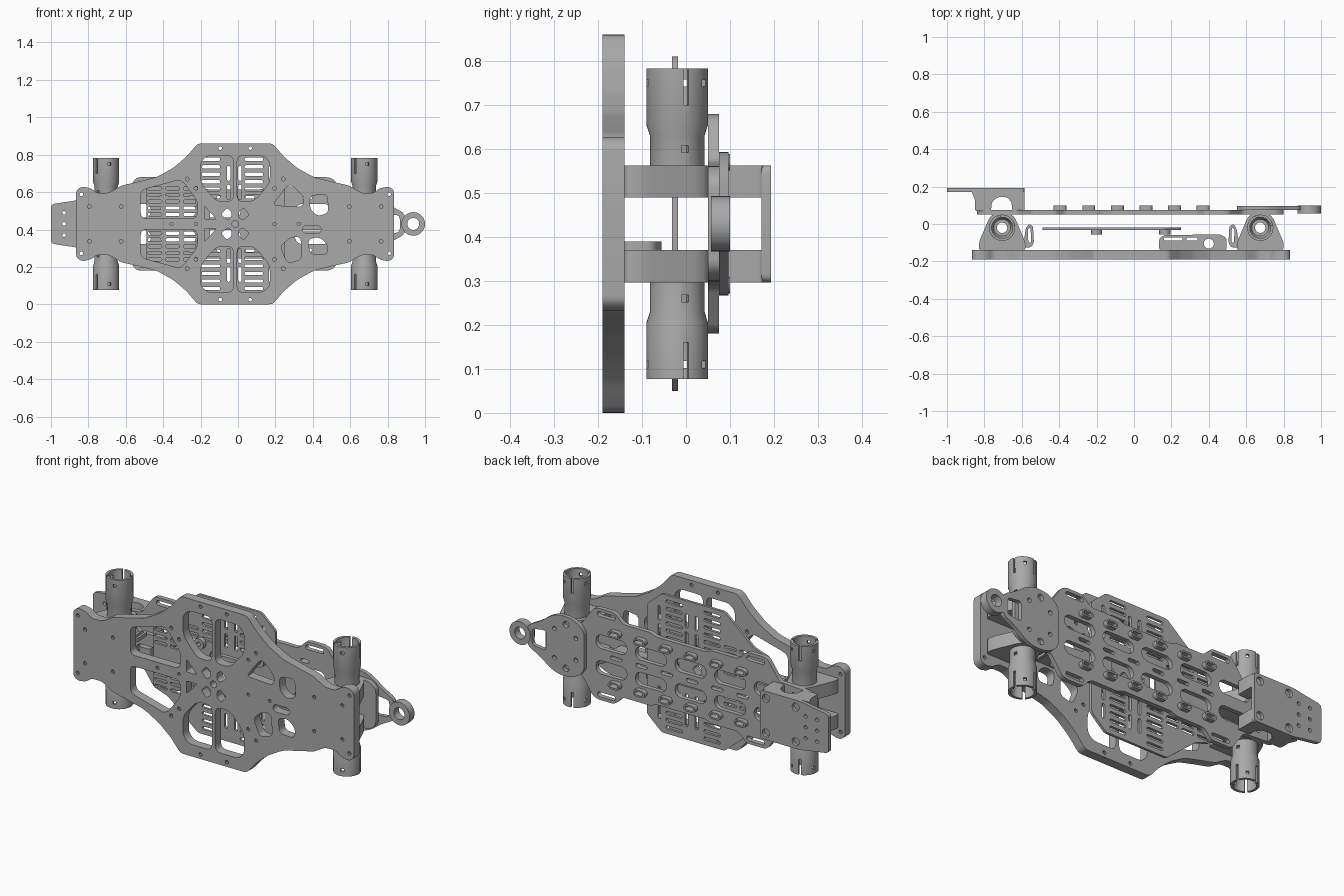
import bpy, bmesh, math
from mathutils import Matrix, Vector

if "Cube" in bpy.data.objects:
    bpy.data.objects.remove(bpy.data.objects["Cube"])

MID = 0.43      # height of the long axis
CX = -0.015     # middle of the main plate

grey = bpy.data.materials.new("plain grey")
grey.use_nodes = True
grey.diffuse_color = (0.4, 0.4, 0.4, 1)
grey.node_tree.nodes["Principled BSDF"].inputs["Base Color"].default_value = (0.4, 0.4, 0.4, 1)


# ---- 2D outline helpers ----
def rounded(pts, r):
    out = []
    n = len(pts)
    for i in range(n):
        a, p, b = (Vector(pts[j % n]) for j in (i - 1, i, i + 1))
        d = min(r, 0.48 * (a - p).length, 0.48 * (b - p).length)
        s, e = p + (a - p).normalized() * d, p + (b - p).normalized() * d
        for k in range(5):
            t = k / 4
            out.append(s * (1 - t) ** 2 + p * 2 * t * (1 - t) + e * t * t)
    return out


def circle(x, y, r, n=20):
    return [(x + r * math.cos(i * math.tau / n), y + r * math.sin(i * math.tau / n)) for i in range(n)]


def slot(x, y, w, h):
    r = min(w, h) / 2
    pts = []
    for i in range(16):
        a = (i + 0.5) * math.tau / 16
        pts.append((x + math.copysign(w / 2 - r, math.cos(a)) + r * math.cos(a),
                    y + math.copysign(h / 2 - r, math.sin(a)) + r * math.sin(a)))
    return pts


def flip(pts, sx=1, sy=1):
    return [(x * sx, y * sy) for x, y in pts]


def symmetric(half):
    """Close an upper half outline with its mirror below the axis."""
    return half + flip(half, 1, -1)[::-1]


def both(pts):
    return [pts, flip(pts, 1, -1)]


def finish(obj):
    obj.data.materials.clear()
    obj.data.materials.append(grey)
    bpy.ops.object.select_all(action='DESELECT')
    obj.select_set(True)
    bpy.context.view_layer.objects.active = obj
    bpy.ops.object.shade_smooth_by_angle(angle=math.radians(30))
    return obj


def plate(name, outline, holes, lo, hi, axis='y', dx=0):
    """Extruded sheet with holes; axis y stands upright, axis z lies flat."""
    cu = bpy.data.curves.new(name, 'CURVE')
    cu.dimensions, cu.fill_mode, cu.extrude = '2D', 'BOTH', (hi - lo) / 2
    for loop in [outline] + holes:
        sp = cu.splines.new('POLY')
        sp.points.add(len(loop) - 1)
        sp.use_cyclic_u = True
        for p, c in zip(sp.points, loop):
            p.co = (c[0], c[1], 0, 1)
    tmp = bpy.data.objects.new(name + "_curve", cu)
    bpy.context.collection.objects.link(tmp)
    dg = bpy.context.evaluated_depsgraph_get()
    me = bpy.data.meshes.new_from_object(tmp.evaluated_get(dg))
    bpy.data.objects.remove(tmp)
    mid = (lo + hi) / 2
    if axis == 'y':
        me.transform(Matrix.Translation((dx, mid, MID)) @ Matrix.Rotation(math.pi / 2, 4, 'X'))
    else:
        me.transform(Matrix.Translation((dx, 0, mid)))
    bm = bmesh.new()
    bm.from_mesh(me)
    bmesh.ops.remove_doubles(bm, verts=bm.verts, dist=1e-5)
    bmesh.ops.recalc_face_normals(bm, faces=bm.faces)
    bm.to_mesh(me)
    bm.free()
    obj = bpy.data.objects.new(name, me)
    bpy.context.collection.objects.link(obj)
    return finish(obj)


# ---- main front plate ----
quarter = [(0.20, 0.43), (0.26, 0.36), (0.33, 0.30), (0.42, 0.25), (0.52, 0.225), (0.61, 0.205),
           (0.65, 0.18), (0.68, 0.165), (0.74, 0.165), (0.77, 0.19), (0.82, 0.2), (0.85, 0.18)]
outline = rounded(symmetric(flip(quarter, -1)[::-1] + quarter), 0.02)
holes = [circle(0, 0, 0.018)]
top_win = [(0.01, 0.365), (0.15, 0.365), (0.185, 0.33), (0.185, 0.22), (0.1, 0.12), (0.01, 0.12)]
hub_tri = [(0.165, 0.095), (0.1, 0.025), (0.165, 0.025)]
hub_gap = [(0.02, 0.035), (0.04, 0.02), (0.075, 0.05), (0.045, 0.085), (0.02, 0.065)]
for s in (-1, 1):
    for win, r in ((top_win, 0.035), (hub_tri, 0.01), (hub_gap, 0.01)):
        if s < 0 or win is not hub_tri:
            holes += both(rounded(flip(win, s), r))
    for u, v in ((0.823, 0.158), (0.78, 0.093), (0.61, 0.093), (0.08, 0.405), (0.257, 0.24), (0.21, 0.19)):
        holes += both(circle(s * u, v, 0.01, 10))
    holes += [circle(s * u, 0, 0.009, 10) for u in (0.21, 0.34)]
side_win = [(-0.505, 0.03), (-0.505, 0.18), (-0.30, 0.235), (-0.275, 0.22), (-0.2, 0.12), (-0.205, 0.03)]
holes += both(rounded(side_win, 0.03))
for win in ([(0.2, 0.1), (0.275, 0.2), (0.3, 0.21), (0.37, 0.14), (0.36, 0.09)],
            [(0.4, 0.15), (0.49, 0.16), (0.5, 0.06), (0.44, 0.04), (0.4, 0.08)],
            [(0.24, -0.12), (0.3, -0.07), (0.35, -0.07), (0.355, -0.19), (0.28, -0.21)],
            [(0.39, -0.08), (0.45, -0.07), (0.495, -0.11), (0.49, -0.165), (0.4, -0.16)]):
    holes.append(rounded(win, 0.025))
holes.append(slot(0.41, -0.03, 0.1, 0.04))
plate("main_plate", outline, holes, -0.19, -0.14, dx=CX)

# ---- thin slotted tray in the middle ----
tray = rounded(symmetric([(-0.49, 0.2), (-0.4, 0.23), (-0.22, 0.38), (0.16, 0.38), (0.25, 0.3)]), 0.015)
holes = [rounded(symmetric([(-0.15, 0.09), (0.12, 0.09)]), 0.03)]
for x in (-0.445, -0.35, -0.255):
    for k in range(5):
        holes += both(slot(x, 0.05 + 0.035 * k, 0.075, 0.017))
for x in (-0.145, 0.085):
    for k in range(6):
        holes += both(slot(x, 0.145 + 0.04 * k, 0.1, 0.018))
for x in (-0.05, 0.01, 0.175):
    for v in (0.17, 0.27):
        holes += both(slot(x, v, 0.018, 0.08))
plate("tray", tray, holes, -0.032, -0.018)
for x in (-0.2, 0.165):
    for v in (-0.12, 0.12):
        plate("tray_standoff", circle(x, v, 0.03), [circle(x, v, 0.012, 12)], -0.057, -0.03)

# ---- rear plate with raised strap slots ----
rear = [(-0.84, 0.1), (-0.8, 0.13), (-0.62, 0.14), (-0.55, 0.24), (-0.53, 0.25), (-0.42, 0.25), (-0.37, 0.2),
        (-0.2, 0.2), (-0.17, 0.185), (0.13, 0.185), (0.16, 0.2), (0.33, 0.2),
        (0.38, 0.25), (0.48, 0.25), (0.51, 0.24), (0.58, 0.14), (0.76, 0.13), (0.8, 0.1)]
holes = []
for x in (-0.56, -0.32, -0.08, 0.16, 0.4):
    holes += both(slot(x, 0.07, 0.19, 0.075))
strap_x = [-0.395 + 0.153 * k for k in range(6)]
for x in strap_x:
    holes += both(slot(x, 0.14, 0.05, 0.02))
    holes.append(slot(x, 0, 0.07, 0.02))
for x in (-0.475, 0.43):
    holes += both(slot(x, 0.22, 0.11, 0.026))
for x in (-0.705, 0.675):
    holes += both(circle(x, 0.09, 0.014, 12))
plate("rear_plate", rounded(symmetric(rear), 0.02), holes, 0.05, 0.075)
for x in strap_x:
    for v in (-0.14, 0.14):
        plate("strap_rim", slot(x, v, 0.07, 0.038), [slot(x, v, 0.05, 0.02)], 0.075, 0.1)

# ---- towing end with eye ----
tail = [(0.55, 0.1), (0.57, 0.13), (0.62, 0.16), (0.7, 0.165), (0.76, 0.14), (0.81, 0.1), (0.895, 0.055)]
holes = [rounded(symmetric([(0.78, 0.055), (0.865, 0.045)]), 0.02)]
for u, v, r in ((0.66, 0.12, 0.018), (0.6, 0.06, 0.012), (0.73, 0.08, 0.012)):
    holes += both(circle(u, v, r, 14))
plate("tow_plate", rounded(symmetric(tail), 0.03), holes, 0.075, 0.097)
plate("tow_eye", circle(0.937, 0, 0.063, 32), [circle(0.937, 0, 0.032, 24)], 0.057, 0.1)

# ---- bumper end on posts ----
bumper = [(-1, 0.105), (-0.87, 0.125), (-0.83, 0.133), (-0.585, 0.133)]
holes = []
for u, v, r in ((-0.93, 0.06, 0.01), (-0.86, 0.06, 0.01), (-0.8, 0.095, 0.022), (-0.62, 0.095, 0.022)):
    holes += both(circle(u, v, r, 14))
holes += [circle(u, 0, 0.01, 12) for u in (-0.93, -0.86)]
plate("bumper_plate", rounded(symmetric(bumper), 0.02), holes, 0.172, 0.193)
arch = [(-0.85, 0.07), (-0.765, 0.07), (-0.76, 0.115), (-0.735, 0.14), (-0.705, 0.147), (-0.675, 0.14),
        (-0.655, 0.115), (-0.65, 0.07), (-0.585, 0.07), (-0.585, 0.175), (-0.87, 0.175), (-0.85, 0.13)]
for z in (0.297, 0.49):
    plate("bumper_post", rounded(arch, 0.01), [], z, z + 0.073, 'z')

# ---- tube carriers: flat brackets with strap ears ----
carrier = [(-0.125, -0.142), (-0.125, -0.1), (-0.07, 0.03), (-0.05, 0.052),
           (0.05, 0.052), (0.07, 0.03), (0.125, -0.1), (0.125, -0.142)]
ear = [(0.1, -0.125), (0.155, -0.125), (0.17, -0.1), (0.165, -0.01), (0.14, 0.0), (0.125, -0.03), (0.12, -0.07)]
ear_hole = [(0.14, -0.1), (0.155, -0.1), (0.152, -0.02), (0.138, -0.025)]
for x, s in ((CX - 0.69, 1), (CX + 0.69, -1)):
    for z, ez in ((0.297, 0.35), (0.49, 0.49)):
        plate("tube_carrier", rounded(carrier, 0.02), [circle(0, -0.02, 0.028, 24)], z, z + 0.073, 'z', x)
        plate("strap_ear", rounded(flip(ear, s), 0.012), [rounded(flip(ear_hole, s), 0.008)],
              ez, ez + 0.02, 'z', x)

# ---- side shelf behind the main plate ----
shelf = [(0.135, -0.142), (0.135, -0.075), (0.16, -0.06), (0.46, -0.055), (0.495, -0.075), (0.495, -0.142)]
plate("side_shelf", rounded(shelf, 0.015),
      [slot(0.21, -0.08, 0.1, 0.018), slot(0.31, -0.08, 0.06, 0.018), circle(0.4, -0.105, 0.027)],
      0.37, 0.39, 'z')


# ---- stepped tubes, notched at the open end ----
def tube(name, x, s):
    profile = [(0.062, 0.1), (0.062, 0.2), (0.07, 0.225), (0.07, 0.353), (0.056, 0.353),
               (0.056, 0.22), (0.045, 0.2), (0.028, 0.2), (0.028, 0.1)]
    n, m = 40, len(profile)
    place = Matrix.Translation((x, -0.02, MID)) @ Matrix.Diagonal((1, 1, s, 1))
    bm = bmesh.new()
    rings = [[bm.verts.new((r * math.cos(i * math.tau / n), r * math.sin(i * math.tau / n), z))
              for i in range(n)] for r, z in profile]
    for j in range(m):
        a, b = rings[j], rings[(j + 1) % m]
        for i in range(n):
            bm.faces.new((a[i], a[(i + 1) % n], b[(i + 1) % n], b[i]))
    cut = bmesh.new()
    for deg, z, w, h in ((17, 0.32, 0.012, 0.1), (105, 0.32, 0.012, 0.1), (225, 0.32, 0.012, 0.1),
                         (285, 0.32, 0.016, 0.016), (60, 0.32, 0.016, 0.016), (165, 0.32, 0.016, 0.016),
                         (17, 0.17, 0.016, 0.016), (225, 0.17, 0.016, 0.016)):
        turn = Matrix.Rotation(math.radians(deg), 4, 'Z') @ Matrix.Translation((0.067, 0, z))
        bmesh.ops.create_cube(cut, size=1, matrix=turn @ Matrix.Diagonal((0.04, w, h, 1)))
    objs = []
    for nm, b in ((name, bm), (name + "_cutter", cut)):
        bmesh.ops.transform(b, matrix=place, verts=b.verts)
        bmesh.ops.recalc_face_normals(b, faces=b.faces)
        me = bpy.data.meshes.new(nm)
        b.to_mesh(me)
        b.free()
        objs.append(bpy.data.objects.new(nm, me))
        bpy.context.collection.objects.link(objs[-1])
    body, cutter = objs
    cutter.hide_render = True
    mod = body.modifiers.new("notches", 'BOOLEAN')
    mod.operation, mod.solver, mod.object = 'DIFFERENCE', 'EXACT', cutter
    dg = bpy.context.evaluated_depsgraph_get()
    me = bpy.data.meshes.new_from_object(body.evaluated_get(dg))
    body.modifiers.clear()
    body.data = me
    bpy.data.objects.remove(cutter)
    finish(body)


for side, x in (("right", CX - 0.69), ("left", CX + 0.69)):
    tube("upper_tube_" + side, x, 1)
    tube("lower_tube_" + side, x, -1)
